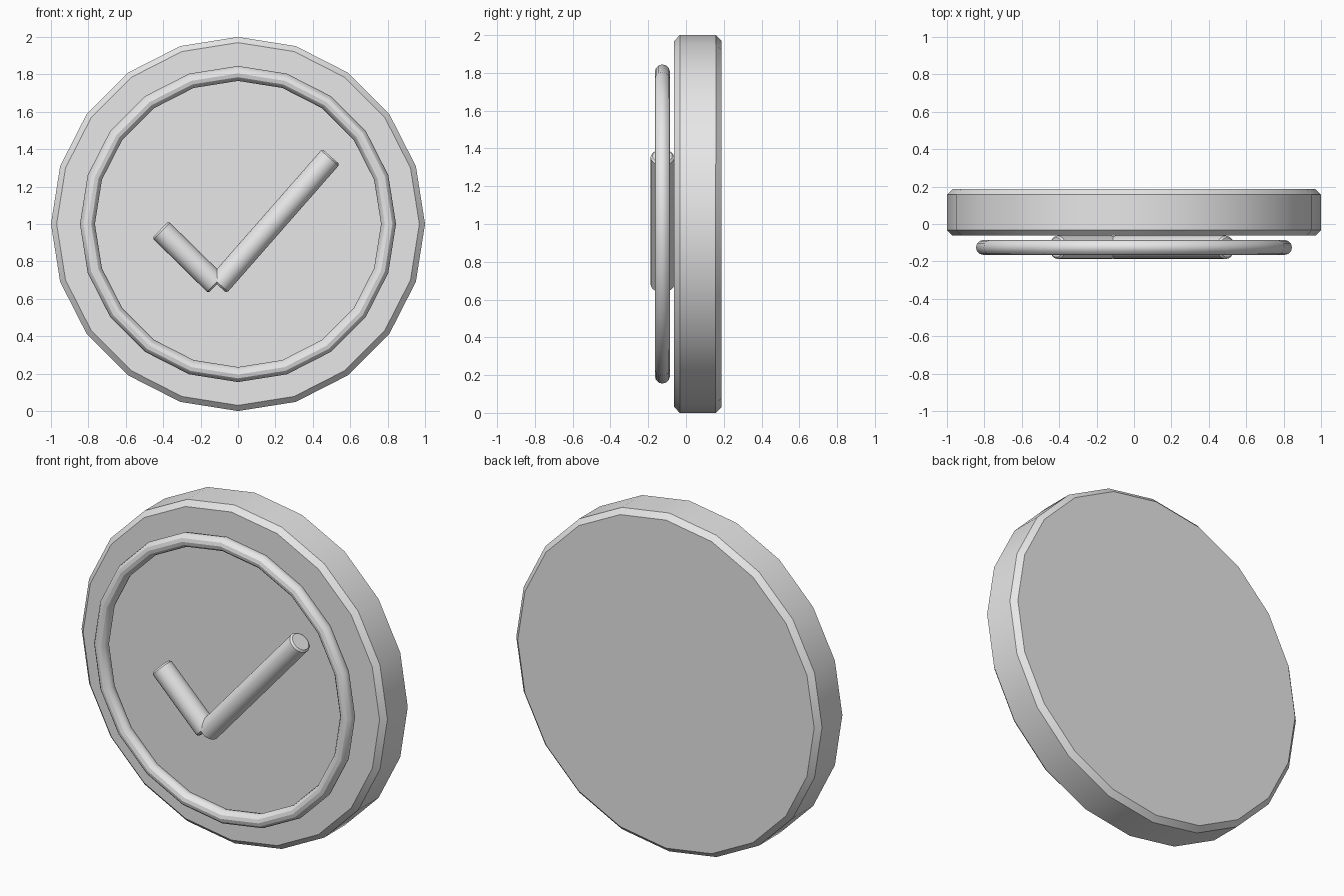
import bpy
import math
from mathutils import Vector

cube = bpy.data.objects.get("Cube")
if cube:
    bpy.data.objects.remove(cube, do_unlink=True)

grey = bpy.data.materials.new("plain_grey")
grey.use_nodes = True
COLOUR = (0.8, 0.8, 0.8, 1)
grey.diffuse_color = COLOUR
grey.node_tree.nodes["Principled BSDF"].inputs["Base Color"].default_value = COLOUR

RAISED_Y = -0.125


def finish(name, bevel=0):
    """Name, colour, chamfer and smooth the active object."""
    obj = bpy.context.object
    obj.name = name
    obj.data.materials.append(grey)
    if bevel:
        mod = obj.modifiers.new("chamfer", 'BEVEL')
        mod.width = bevel
        mod.segments = 1
        mod.limit_method = 'ANGLE'
        mod.angle_limit = math.radians(40)
        bpy.ops.object.modifier_apply(modifier=mod.name)
    bpy.ops.object.shade_smooth_by_angle(angle=math.radians(30))


def rod(name, start, end, radius, sides, bevel):
    """Cylinder between two points."""
    a, b = Vector(start), Vector(end)
    bpy.ops.mesh.primitive_cylinder_add(
        vertices=sides, radius=radius, depth=(b - a).length, location=(a + b) / 2,
        rotation=(b - a).to_track_quat('Z', 'Y').to_euler())
    finish(name, bevel)


# Coin-shaped body
rod("disc", (0, -0.0625, 1), (0, 0.1875, 1), 1, 20, 0.03)

# Raised ring on the front
bpy.ops.mesh.primitive_torus_add(
    major_radius=0.805, minor_radius=0.04, major_segments=20, minor_segments=12,
    location=(0, RAISED_Y, 1), rotation=(math.pi / 2, 0, 0))
finish("front_ring")

# Check mark made of two rods
rod("check_short_stroke", (-0.415, RAISED_Y, 0.97), (-0.115, RAISED_Y, 0.675), 0.0625, 20, 0.01)
rod("check_long_stroke", (-0.107, RAISED_Y, 0.672), (0.497, RAISED_Y, 1.36), 0.0625, 20, 0.01)
